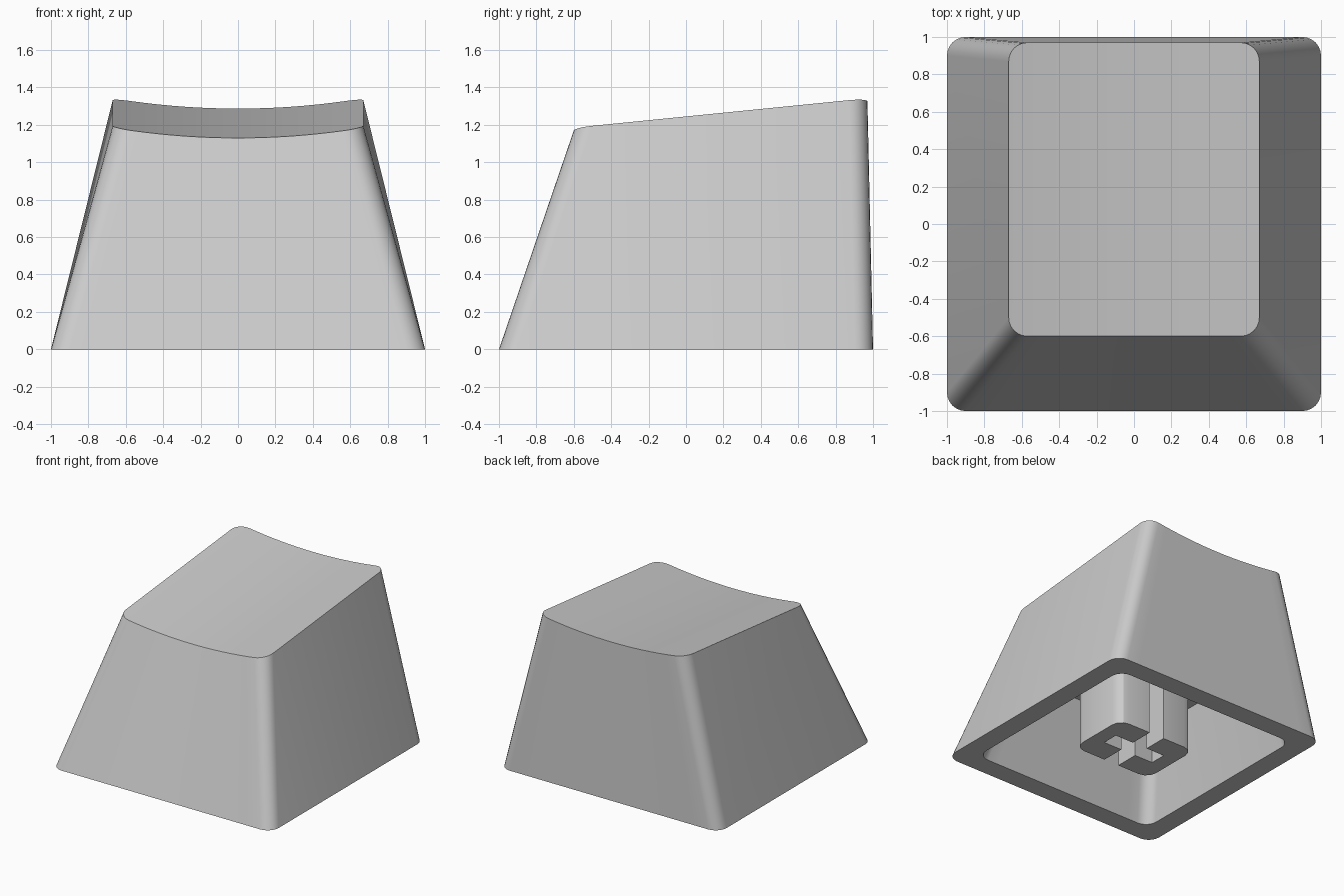
import bpy, bmesh, math

cube = bpy.data.objects.get("Cube")
if cube:
    bpy.data.objects.remove(cube)

ARC, EDGE = 6, 16      # segments per rounded corner and along the dished edges
CEILING = 0.68

plastic = bpy.data.materials.new("light_grey_plastic")
plastic.use_nodes = True
colour = (0.6, 0.6, 0.6, 1)
plastic.diffuse_color = colour
plastic.node_tree.nodes["Principled BSDF"].inputs["Base Color"].default_value = colour


def arc(cx, cy, r, start, steps=ARC):
    """Quarter circle, counter-clockwise from the start angle in degrees."""
    angles = [math.radians(start + 90 * i / steps) for i in range(steps + 1)]
    return [(cx + r * math.cos(a), cy + r * math.sin(a)) for a in angles]


def ring(bm, half, front, back, r, height):
    """Rounded rectangle whose front and back points share the same x."""
    def edge(y):
        span = half - r
        return [(-span + 2 * span * i / EDGE, y) for i in range(1, EDGE)]
    lower = arc(-half + r, front + r, r, 180) + edge(front) + arc(half - r, front + r, r, 270)
    upper = arc(half - r, back - r, r, 0) + edge(back)[::-1] + arc(-half + r, back - r, r, 90)
    return [bm.verts.new((x, y, height(x, y))) for x, y in lower + upper]


def loft(bm, a, b):
    for i in range(len(a)):
        j = (i + 1) % len(a)
        bm.faces.new((a[i], a[j], b[j], b[i]))


def cap(bm, loop):
    """Fill a ring with strips running front to back."""
    n = len(loop)
    for i in range(n // 2 - 1):
        bm.faces.new((loop[i], loop[i + 1], loop[n - 2 - i], loop[n - 1 - i]))


def finish(bm, name):
    bmesh.ops.recalc_face_normals(bm, faces=bm.faces)
    mesh = bpy.data.meshes.new(name)
    bm.to_mesh(mesh)
    bm.free()
    mesh.materials.append(plastic)
    obj = bpy.data.objects.new(name, mesh)
    bpy.context.collection.objects.link(obj)
    bpy.ops.object.select_all(action='DESELECT')
    obj.select_set(True)
    bpy.context.view_layer.objects.active = obj
    bpy.ops.object.shade_smooth_by_angle(angle=math.radians(30))
    return obj


def flat(z):
    return lambda x, y: z


def dish(x, y):
    return 1.19 + 0.1 * y + 0.055 * (x / 0.67) ** 2


# Hollow shell: tapered sides, tilted dished top, inner cavity
bm = bmesh.new()
base = ring(bm, 1, -1, 1, 0.1, flat(0))
top = ring(bm, 0.67, -0.6, 0.97, 0.1, dish)
mouth = ring(bm, 0.835, -0.835, 0.835, 0.1, flat(0))
roof = ring(bm, 0.68, -0.6, 0.815, 0.1, flat(CEILING))
loft(bm, base, top)
cap(bm, top)
loft(bm, mouth, base)
loft(bm, mouth, roof)
cap(bm, roof)
finish(bm, "keycap_shell")

# Stem halves: C-shaped posts that leave a cross-shaped slot between them
HALF_X, HALF_Y, R, SLOT, REACH = 0.36, 0.265, 0.09, 0.068, 0.235
outline = [(SLOT, -HALF_Y)]
outline += arc(HALF_X - R, -HALF_Y + R, R, 270, 3) + arc(HALF_X - R, HALF_Y - R, R, 0, 3)
outline += [(SLOT, HALF_Y), (SLOT, SLOT), (REACH, SLOT), (REACH, -SLOT), (SLOT, -SLOT)]
for side, name in ((1, "stem_left"), (-1, "stem_right")):
    bm = bmesh.new()
    low, high = [[bm.verts.new((side * x, y, z)) for x, y in outline]
                 for z in (0, CEILING + 0.02)]
    loft(bm, low, high)
    bm.faces.new(low)
    bm.faces.new(high)
    finish(bm, name)
